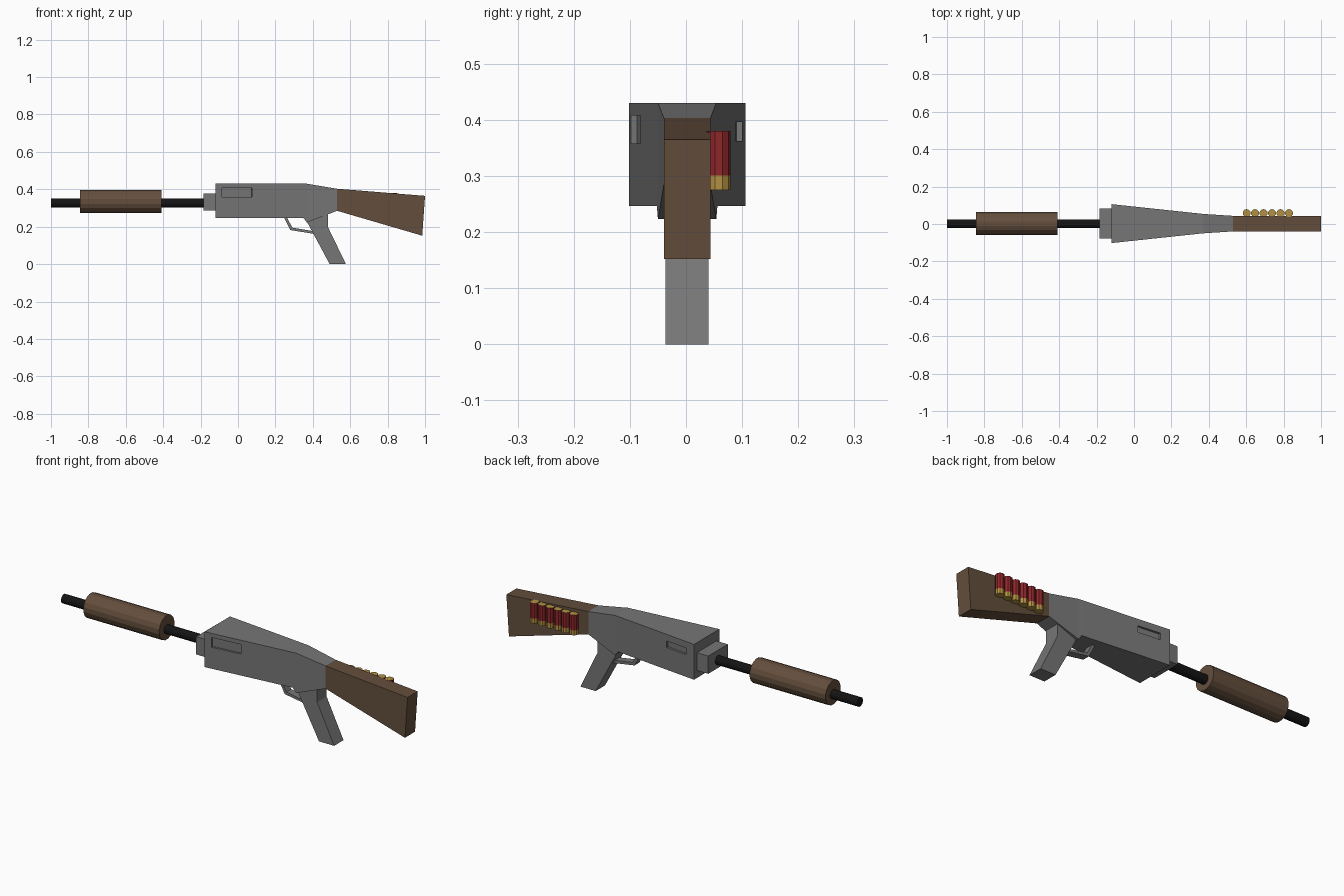
import bpy, bmesh, math
from mathutils import Matrix

if "Cube" in bpy.data.objects:
    bpy.data.objects.remove(bpy.data.objects["Cube"])


def material(name, r, g, b):
    m = bpy.data.materials.new(name)
    m.diffuse_color = (r, g, b, 1)
    m.use_nodes = True
    m.node_tree.nodes["Principled BSDF"].inputs["Base Color"].default_value = m.diffuse_color
    return m


GREY = material("grey_metal", 0.18, 0.18, 0.18)
BLACK = material("black_metal", 0.007, 0.007, 0.007)
WOOD = material("brown_wood", 0.127, 0.077, 0.046)
RED = material("red_plastic", 0.27, 0.02, 0.024)
GOLD = material("brass", 0.44, 0.28, 0.055)
YC = 0.002  # shared centre line


def finish(bm, name, *mats):
    bmesh.ops.recalc_face_normals(bm, faces=bm.faces)
    me = bpy.data.meshes.new(name)
    bm.to_mesh(me)
    bm.free()
    for m in mats:
        me.materials.append(m)
    ob = bpy.data.objects.new(name, me)
    bpy.context.collection.objects.link(ob)
    return ob


def extrude_profile(name, pts, half_width, mat):
    """Closed x-z outline given thickness along y."""
    bm = bmesh.new()
    f = bm.faces.new([bm.verts.new((x, YC - half_width, z)) for x, z in pts])
    ext = bmesh.ops.extrude_face_region(bm, geom=[f])
    moved = [v for v in ext["geom"] if isinstance(v, bmesh.types.BMVert)]
    bmesh.ops.translate(bm, verts=moved, vec=(0, 2 * half_width, 0))
    return finish(bm, name, mat)


def rod_x(name, x0, x1, z, radius, sides, mat):
    bm = bmesh.new()
    mtx = (Matrix.Translation(((x0 + x1) / 2, YC, z)) @ Matrix.Rotation(math.pi / 2, 4, 'Y')
           @ Matrix.Rotation(math.pi / sides, 4, 'Z'))
    bmesh.ops.create_cone(bm, cap_ends=True, segments=sides, radius1=radius,
                          radius2=radius, depth=x1 - x0, matrix=mtx)
    return finish(bm, name, mat)


def box(name, center, size, mat, turn=0):
    bm = bmesh.new()
    mtx = (Matrix.Translation(center) @ Matrix.Rotation(turn, 4, 'Z')
           @ Matrix.Diagonal((*size, 1)))
    bmesh.ops.create_cube(bm, size=1, matrix=mtx)
    return finish(bm, name, mat)


# barrel, fore grip and collar
rod_x("barrel", -1.0, -0.15, 0.327, 0.024, 12, BLACK)
rod_x("fore_grip", -0.845, -0.41, 0.335, 0.063, 16, WOOD)
box("collar", (-0.145, YC, 0.332), (0.08, 0.16, 0.092), GREY)

# receiver: rectangular sections (x, half width, bottom, top) joined in a row
sections = [(-0.12, 0.104, 0.247, 0.43), (0.35, 0.054, 0.247, 0.43),
            (0.368, 0.052, 0.223, 0.43), (0.53, 0.0415, 0.285, 0.403)]
bm = bmesh.new()
rings = [[bm.verts.new((x, YC + s * w, z)) for s, z in ((-1, b), (1, b), (1, t), (-1, t))]
         for x, w, b, t in sections]
for a, b in zip(rings, rings[1:]):
    for i in range(4):
        j = (i + 1) % 4
        bm.faces.new((a[i], a[j], b[j], b[i]))
bm.faces.new(rings[0])
bm.faces.new(rings[-1])
receiver = finish(bm, "receiver", GREY)

# ports sunk into both tapered sides
taper = math.atan2(0.05, 0.47)
for name, side, x0, x1, z0, z1 in (("right_port_cutter", -1, -0.085, 0.075, 0.358, 0.408),
                                   ("left_port_cutter", 1, -0.07, 0.05, 0.362, 0.396)):
    xm = (x0 + x1) / 2
    wall = 0.104 - (xm + 0.12) * math.tan(taper)
    cutter = box(name, (xm, YC + side * wall, (z0 + z1) / 2),
                 (x1 - x0, 0.022, z1 - z0), GREY, -side * taper)
    cutter.hide_render = True
    cutter.hide_set(True)
    mod = receiver.modifiers.new(name, 'BOOLEAN')
    mod.operation = 'DIFFERENCE'
    mod.solver = 'EXACT'
    mod.object = cutter

# pistol grip
extrude_profile("pistol_grip", [(0.363, 0.237), (0.49, 0.0), (0.577, 0.0), (0.48, 0.2),
                                (0.48, 0.29), (0.39, 0.29)], 0.0385, GREY)

# trigger guard strap
extrude_profile("trigger_guard", [(0.245, 0.25), (0.28, 0.182), (0.41, 0.161), (0.41, 0.175),
                                  (0.29, 0.195), (0.262, 0.25)], 0.02, GREY)

# shoulder stock
extrude_profile("stock", [(0.53, 0.403), (1.0, 0.365), (0.985, 0.152), (0.53, 0.285)],
                0.0415, WOOD)

# row of shells on the stock: brass base and end, red body
for k in range(6):
    bm = bmesh.new()
    for z0, z1 in ((0.275, 0.301), (0.301, 0.38)):
        bmesh.ops.create_cone(bm, cap_ends=True, segments=10, radius1=0.0215, radius2=0.0215,
                              depth=z1 - z0,
                              matrix=Matrix.Translation((0.602 + k * 0.0453, 0.058, (z0 + z1) / 2)))
    for f in bm.faces:
        z = f.calc_center_median().z
        f.material_index = 1 if z < 0.301 or z > 0.37 else 0
    finish(bm, f"shell_{k + 1}", RED, GOLD)
